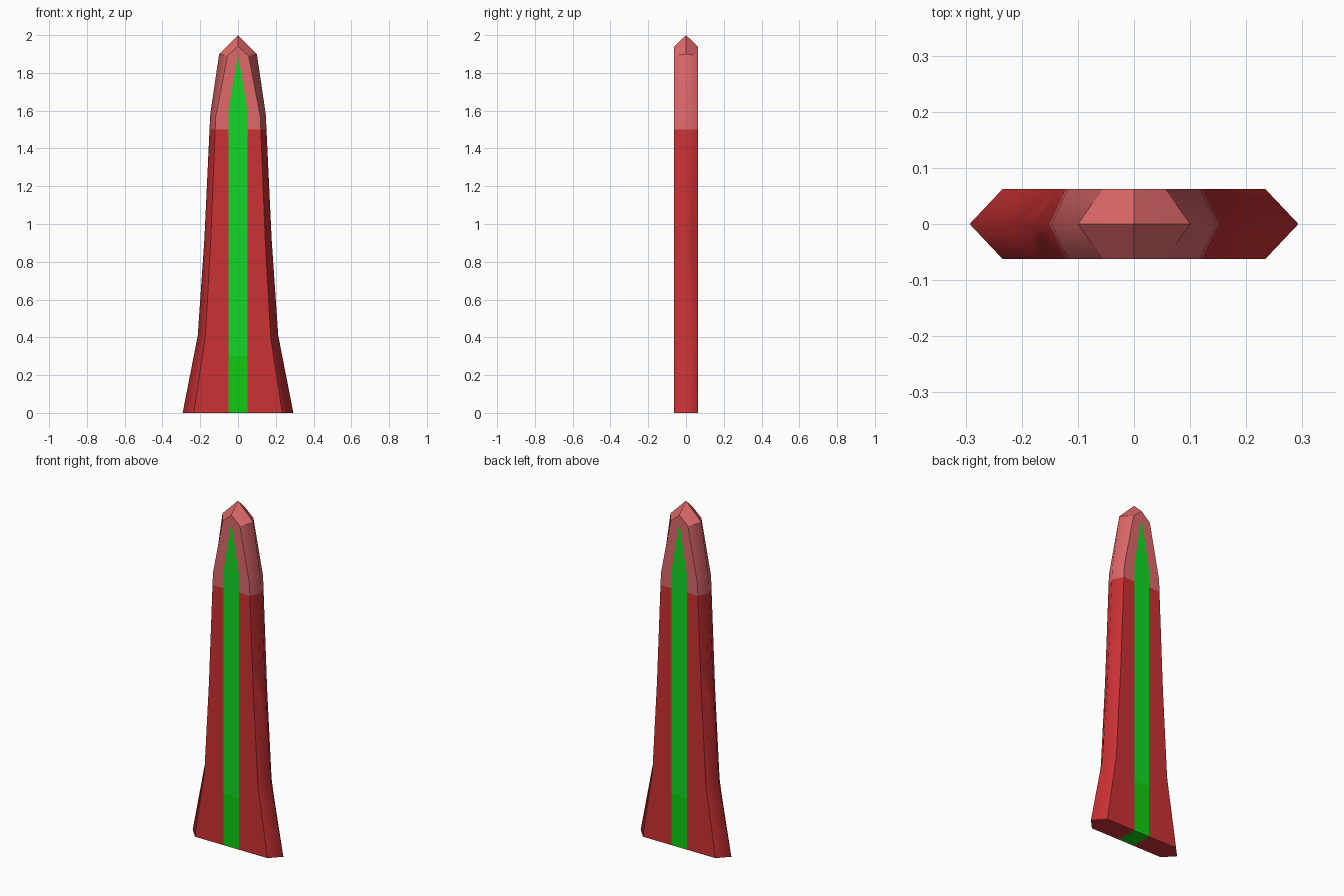
import bpy, bmesh, math
from mathutils import Vector

if "Cube" in bpy.data.objects:
    bpy.data.objects.remove(bpy.data.objects["Cube"])

T = 0.0625                       # half thickness
# height at edge, half width at edge, height of face, half width of face
LEVELS = [(0, .293, 0, .234), (.41, .213, .40, .173), (.92, .178, .92, .144),
          (1.58, .147, 1.57, .118), (1.90, .10, 1.89, .056)]
TIP_Z, FACE_TIP_Z = 2.0, 1.94
STRIPE, TAPER_Z, STRIPE_TOP = 0.05, 1.6, 1.9


def material(name, rgb):
    m = bpy.data.materials.new(name)
    lin = [(c / 255 / 12.92) if c < 11 else ((c / 255 + .055) / 1.055) ** 2.4 for c in rgb]
    m.diffuse_color = (*lin, 1)
    m.use_nodes = True
    m.node_tree.nodes["Principled BSDF"].inputs["Base Color"].default_value = m.diffuse_color
    return m


bm = bmesh.new()

# Six-sided rings, anticlockwise seen from above
rings = []
for ze, we, zf, wf in LEVELS:
    pts = [(we, 0, ze), (wf, T, zf), (-wf, T, zf), (-we, 0, ze), (-wf, -T, zf), (wf, -T, zf)]
    rings.append([bm.verts.new(p) for p in pts])
for a, b in zip(rings, rings[1:]):
    for i in range(6):
        j = (i + 1) % 6
        bm.faces.new((a[i], a[j], b[j], b[i]))
bm.faces.new(rings[0][::-1])

# Pointed tip
top = rings[-1]
tip = bm.verts.new((0, 0, TIP_Z))
back, front = (bm.verts.new((0, y, FACE_TIP_Z)) for y in (T, -T))
for a, b, c in ((1, 2, back), (4, 5, front)):
    bm.faces.new((top[a], top[b], c))
bm.faces.new((top[0], top[1], back, tip))
bm.faces.new((top[2], top[3], tip, back))
bm.faces.new((top[3], top[4], front, tip))
bm.faces.new((top[5], top[0], tip, front))
bm.normal_update()

# Cut lines between the colours
slope = STRIPE / (STRIPE_TOP - TAPER_Z)
cuts = [((0, 0, 1.5), (0, 0, 1)), ((0, 0, .3), (0, 0, 1))]
for s in (1, -1):
    cuts.append(((s * STRIPE, 0, 0), (s, 0, 0)))
    cuts.append(((0, 0, STRIPE_TOP), (s, 0, slope)))
for co, no in cuts:
    bmesh.ops.bisect_plane(bm, geom=bm.verts[:] + bm.edges[:] + bm.faces[:],
                           plane_co=Vector(co), plane_no=Vector(no).normalized(), dist=1e-5)
bm.normal_update()

# Colour by height and by the central stripe
for f in bm.faces:
    c = f.calc_center_median()
    f.smooth = True
    if abs(c.x) < min(STRIPE, (STRIPE_TOP - c.z) * slope):
        f.material_index = 3 if c.z < .3 else 2
    else:
        f.material_index = 1 if c.z > 1.5 else 0

# Sharp face borders, rounded shading round the narrow edge
for e in bm.edges:
    narrow = all(abs(v.co.y) < 1e-4 and 1e-4 < v.co.z + .01 < 1.92 for v in e.verts)
    e.smooth = narrow or e.calc_face_angle(0) < math.radians(30)

me = bpy.data.meshes.new("obelisk_blade")
bm.to_mesh(me)
bm.free()
for m in (material("red", (203, 49, 52)), material("pale_red", (223, 104, 106)),
          material("bright_green", (18, 216, 38)), material("deep_green", (16, 203, 16))):
    me.materials.append(m)
bpy.context.collection.objects.link(bpy.data.objects.new("obelisk_blade", me))
